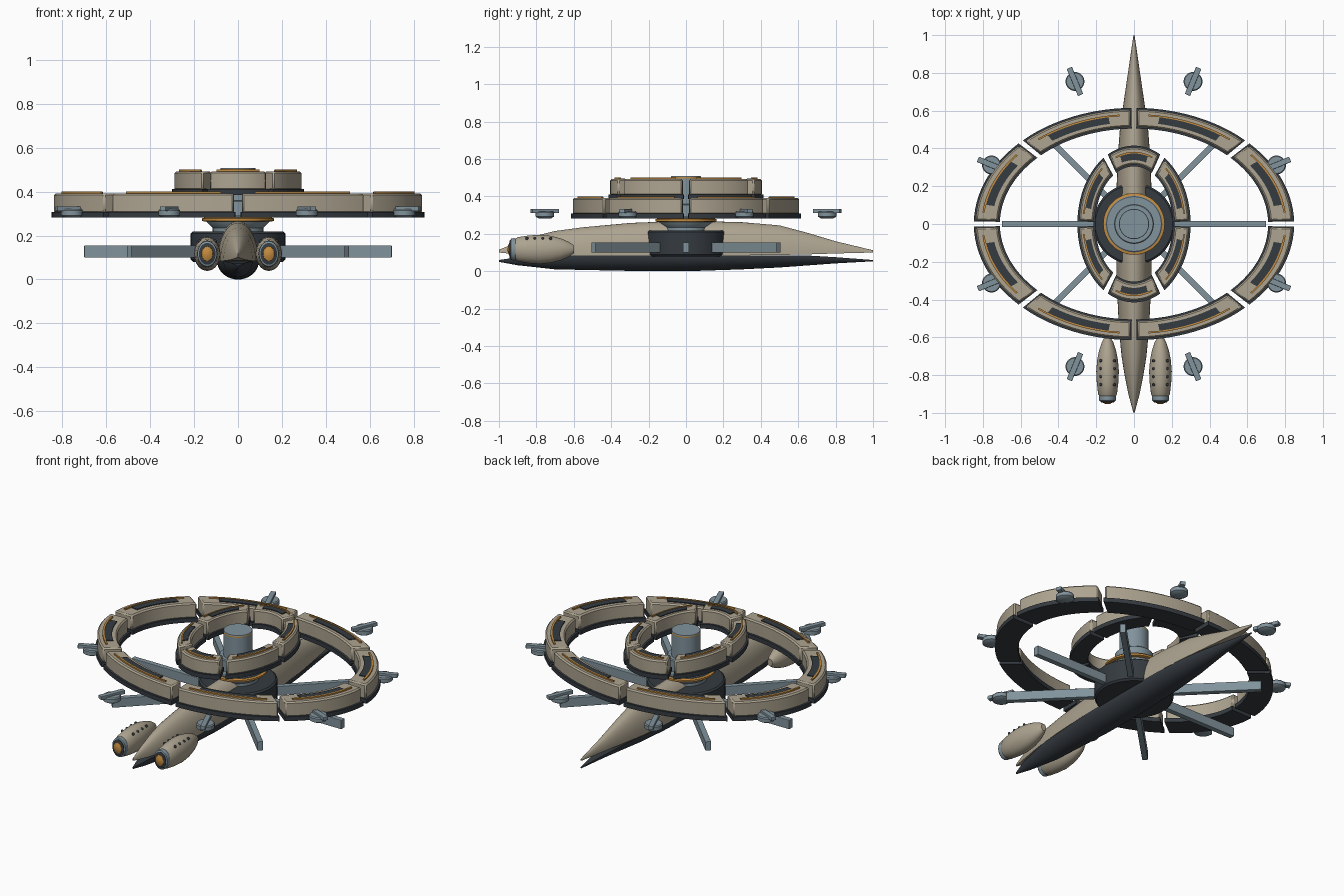
import bpy, bmesh, math
from mathutils import Vector, Matrix

if "Cube" in bpy.data.objects:
    bpy.data.objects.remove(bpy.data.objects["Cube"], do_unlink=True)


def material(name, rgb):
    m = bpy.data.materials.new(name)
    m.use_nodes = True
    m.diffuse_color = (*rgb, 1)
    m.node_tree.nodes["Principled BSDF"].inputs["Base Color"].default_value = (*rgb, 1)
    return m


BEIGE = material("warm beige", (0.42, 0.37, 0.28))
DARK = material("dark slate", (0.035, 0.043, 0.052))
GREY = material("blue grey", (0.22, 0.29, 0.33))
AMBER = material("amber", (0.55, 0.26, 0.05))


def finish(name, bm, mat, bevel=0, matrix=None):
    bmesh.ops.recalc_face_normals(bm, faces=bm.faces)
    if matrix:
        bm.transform(matrix)
    mesh = bpy.data.meshes.new(name)
    bm.to_mesh(mesh)
    bm.free()
    mesh.materials.append(mat)
    ob = bpy.data.objects.new(name, mesh)
    bpy.context.collection.objects.link(ob)
    bpy.ops.object.select_all(action='DESELECT')
    ob.select_set(True)
    bpy.context.view_layer.objects.active = ob
    if bevel:
        mod = ob.modifiers.new("bevel", 'BEVEL')
        mod.width, mod.segments, mod.limit_method = bevel, 2, 'ANGLE'
    else:
        bpy.ops.object.shade_smooth_by_angle(angle=math.radians(35))
    return ob


def loft(name, rings, mat, matrix=None):
    """Skin a list of closed rings and cap both ends."""
    bm = bmesh.new()
    vs = [[bm.verts.new(p) for p in ring] for ring in rings]
    n = len(vs[0])
    for a, b in zip(vs, vs[1:]):
        for i in range(n):
            bm.faces.new((a[i], a[(i + 1) % n], b[(i + 1) % n], b[i]))
    bm.faces.new(vs[0])
    bm.faces.new(vs[-1])
    return finish(name, bm, mat, matrix=matrix)


def turned(name, profile, mat, matrix=None, sides=48):
    """Revolve (radius, z) pairs about z."""
    step = math.tau / sides
    rings = [[(r * math.cos(i * step), r * math.sin(i * step), z) for i in range(sides)]
             for r, z in profile]
    return loft(name, rings, mat, matrix)


def box(name, size, matrix, mat):
    bm = bmesh.new()
    bmesh.ops.create_cube(bm, size=1, matrix=Matrix.Diagonal((*size, 1)))
    return finish(name, bm, mat, 0.003, matrix)


def arc_block(name, inner, outer, t0, t1, z0, z1, mat, bevel=0):
    """Curved block between two ellipses."""
    rings = []
    for i in range(15):
        t = t0 + (t1 - t0) * i / 14
        a = Vector((inner[0] * math.cos(t), inner[1] * math.sin(t), 0))
        b = Vector((outer[0] * math.cos(t), outer[1] * math.sin(t), 0))
        rings.append([(p.x, p.y, z) for p, z in ((a, z0), (b, z0), (b, z1), (a, z1))])
    ob = loft(name, rings, mat)
    if bevel:
        mod = ob.modifiers.new("bevel", 'BEVEL')
        mod.width, mod.segments, mod.limit_method = bevel, 1, 'ANGLE'
        mod.angle_limit = math.radians(50)


def habitat_ring(label, inner, outer, count, z0, height):
    inner, outer = Vector(inner), Vector(outer)
    edge = Vector((0.01, 0.01))
    top = z0 + height

    def gap(t, width):
        return width / math.hypot(outer.x * math.sin(t), outer.y * math.cos(t))

    for k in range(count):
        t0, t1 = math.tau * k / count, math.tau * (k + 1) / count
        a, b = t0 + gap(t0, 0.02), t1 - gap(t1, 0.02)
        c, d = t0 + gap(t0, 0.014), t1 - gap(t1, 0.014)
        arc_block(f"{label}_segment_{k}", inner + edge, outer - edge, a, b,
                  z0 + 0.02, top, BEIGE, 0.008)
        arc_block(f"{label}_base_{k}", inner, outer, c, d, z0, z0 + 0.026, DARK)
        # roof panel and light strip
        for part, lo, hi, trim, lift, mat in (("roof_panel", 0.3, 0.62, 0.2, 0.005, DARK),
                                              ("light_strip", 0.62, 0.7, 0.1, 0.008, AMBER)):
            arc_block(f"{label}_{part}_{k}", inner.lerp(outer, lo), inner.lerp(outer, hi),
                      a + (b - a) * trim, b - (b - a) * trim, top - 0.001, top + lift, mat)


habitat_ring("outer_ring", (0.71, 0.505), (0.848, 0.615), 8, 0.282, 0.11)
habitat_ring("inner_ring", (0.205, 0.305), (0.3, 0.415), 6, 0.385, 0.107)

# Hull: upper and lower half spindles (y, half width, seam z, crest z)
upper = [(-1, .003, .1, .115), (-.9, .03, .09, .155), (-.8, .05, .087, .19), (-.7, .066, .085, .215),
         (-.55, .08, .085, .235), (-.3, .092, .085, .258), (0, .095, .085, .27), (.3, .09, .085, .262),
         (.5, .075, .087, .245), (.65, .054, .09, .205), (.8, .032, .095, .16), (1, .003, .1, .112)]
lower = [(-1, .003, .06, .05), (-.9, .03, .075, .032), (-.7, .066, .085, .01), (-.3, .092, .085, .002),
         (0, .095, .085, 0), (.3, .09, .085, .01), (.5, .075, .085, .02), (.65, .054, .084, .031),
         (.8, .032, .075, .042), (1, .003, .06, .053)]
for name, stations, mat in (("upper_hull", upper, BEIGE), ("lower_hull", lower, DARK)):
    loft(name, [[(w * math.cos(math.pi * i / 20), y, s + (c - s) * math.sin(math.pi * i / 20))
                 for i in range(21)] for y, w, s, c in stations], mat)

# Hub and central column
turned("hub_drum", [(.205, .08), (.215, .09), (.215, .21), (.205, .218)], DARK)
turned("hub_collar", [(.115, .21), (.115, .235), (.145, .265), (.15, .288), (.145, .292)], GREY)
turned("hub_light_band", [(.155, .264), (.163, .267), (.163, .278), (.155, .281)], AMBER)
turned("column_base", [(.105, .28), (.105, .355), (.1, .36)], GREY)
turned("column", [(.08, .35), (.08, .497)], GREY)
turned("column_light_band", [(.08, .495), (.08, .503)], AMBER)
turned("column_cap", [(.08, .503), (.078, .508)], GREY)

# Radial spokes, leaving the hull axis free
for k in (0, 1, 3, 4, 5, 7):
    turn = Matrix.Rotation(math.tau * k / 8, 4, 'Z')
    box(f"spoke_{k}", (0.56, 0.032, 0.055), turn @ Matrix.Translation((0.42, 0, 0.127)), GREY)

# Manoeuvring pods around the outer ring
for k in range(8):
    place = Matrix.Rotation(math.tau * (k + 0.5) / 8, 4, 'Z') @ Matrix.Translation((0.817, 0, 0))
    turned(f"pod_disc_{k}", [(.035, .283), (.05, .292), (.05, .314), (.045, .32)], GREY, place, 24)
    box(f"pod_bar_{k}", (0.155, 0.03, 0.022), place @ Matrix.Translation((0, 0, 0.322)), GREY)

# Twin engines, turned along the hull
for side, label in ((1, "left"), (-1, "right")):
    axis = Matrix.Translation((side * 0.14, -0.94, 0.117)) @ \
        Matrix.Rotation(-math.pi / 2, 4, 'X') @ Matrix.Diagonal((1, 1.3, 1, 1))
    turned(f"{label}_engine", [(.042, .025), (.05, .04), (.057, .1), (.06, .16), (.055, .22),
                               (.045, .27), (.03, .315), (.016, .34)], BEIGE, axis, 32)
    turned(f"{label}_engine_collar", [(.036, 0), (.044, .005), (.046, .02), (.044, .03)], GREY, axis, 32)
    turned(f"{label}_engine_rim", [(.034, -.004), (.038, -.002), (.038, .004)], DARK, axis, 32)
    turned(f"{label}_engine_glow", [(.002, -.014), (.014, -.012), (.025, -.006), (.028, .004)],
           AMBER, axis, 32)
    # portholes on both shoulders
    for flank in (1, -1):
        for k in range(4):
            bm = bmesh.new()
            bmesh.ops.create_uvsphere(bm, u_segments=10, v_segments=6, radius=0.008)
            finish(f"{label}_engine_porthole_{flank}_{k}", bm, DARK, matrix=Matrix.Translation(
                (side * 0.14 + flank * 0.036, -0.85 + 0.042 * k, 0.175)))
